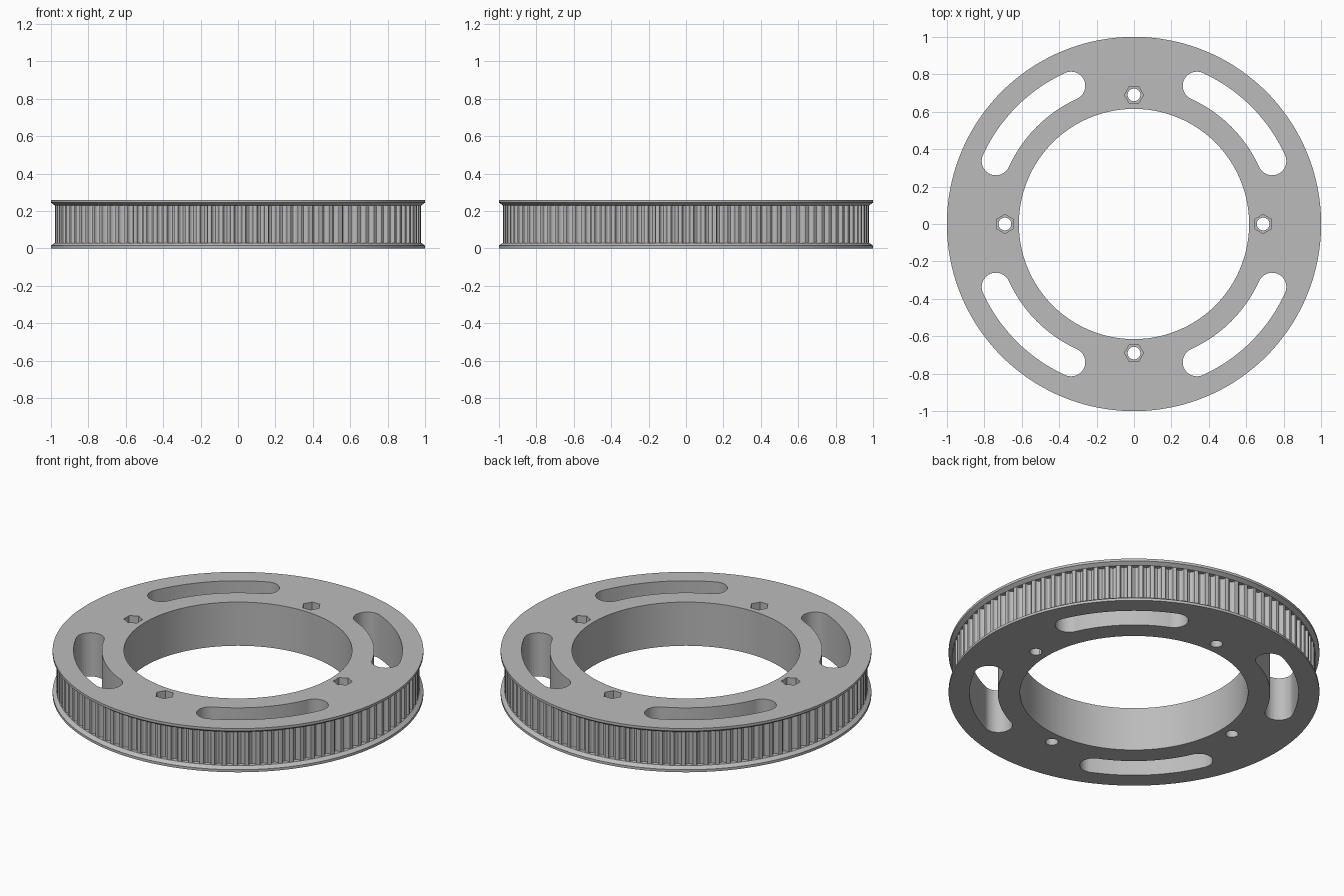
import bpy, bmesh, math
from math import sin, cos, pi

if "Cube" in bpy.data.objects:
    bpy.data.objects.remove(bpy.data.objects["Cube"])

TEETH, TIP, BORE, HEIGHT = 100, 0.979, 0.615, 0.26

grey = bpy.data.materials.new("light grey plastic")
grey.diffuse_color = (0.5, 0.5, 0.5, 1)
grey.use_nodes = True
grey.node_tree.nodes["Principled BSDF"].inputs["Base Color"].default_value = grey.diffuse_color


def make(name, bm):
    bmesh.ops.recalc_face_normals(bm, faces=bm.faces)
    me = bpy.data.meshes.new(name)
    bm.to_mesh(me)
    bm.free()
    me.materials.append(grey)
    ob = bpy.data.objects.new(name, me)
    bpy.context.collection.objects.link(ob)
    return ob


def prism(name, pts, z0, z1):
    bm = bmesh.new()
    lo = [bm.verts.new((x, y, z0)) for x, y in pts]
    hi = [bm.verts.new((x, y, z1)) for x, y in pts]
    bm.faces.new(lo)
    bm.faces.new(hi)
    n = len(pts)
    for i in range(n):
        j = (i + 1) % n
        bm.faces.new((lo[i], lo[j], hi[j], hi[i]))
    return make(name, bm)


# Rounded belt groove: half profile as (offset along rim, depth)
half = [(0.0235, 0), (0.0201, 0.0017), (0.0192, 0.0039), (0.0188, 0.0085),
        (0.0165, 0.0155), (0.0105, 0.0225)]
groove = [(-x, d) for x, d in half] + [(0, 0.0266)] + half[::-1]
polar = [(2 * pi * t / TEETH + x / TIP, d) for t in range(TEETH) for x, d in groove]
N = len(polar)

# Section of the pulley from bottom bore, round the flanges, to top bore
section = [(BORE, 0, 0), (1, 0, 0), (1, 0.015, 0), (TIP, 0.03, 0), (TIP, 0.03, 1),
           (TIP, 0.23, 1), (TIP, 0.23, 0), (1, 0.245, 0), (1, HEIGHT, 0), (BORE, HEIGHT, 0)]
bm = bmesh.new()
rings = [[bm.verts.new(((r - d * toothed) * cos(a), (r - d * toothed) * sin(a), z))
          for a, d in polar] for r, z, toothed in section]
for k, ring in enumerate(rings):
    nxt = rings[(k + 1) % len(rings)]
    for i in range(N):
        j = (i + 1) % N
        bm.faces.new((ring[i], ring[j], nxt[j], nxt[i]))
bmesh.ops.remove_doubles(bm, verts=bm.verts, dist=1e-6)
pulley = make("belt_pulley", bm)


def cut(cutter):
    mod = pulley.modifiers.new(cutter.name, 'BOOLEAN')
    mod.operation, mod.solver, mod.object = 'DIFFERENCE', 'EXACT', cutter
    bpy.context.view_layer.objects.active = pulley
    bpy.ops.object.modifier_apply(modifier=mod.name)
    bpy.data.objects.remove(cutter)


def circle(cx, cy, r, n, start=0):
    return [(cx + r * cos(start + 2 * pi * i / n), cy + r * sin(start + 2 * pi * i / n))
            for i in range(n)]


# Curved slot with round ends
def slot(mid, radius=0.811, w=0.076, span=math.radians(20.5)):
    def arc(r, a0, a1, n, cx=0, cy=0):
        return [(cx + r * cos(a0 + (a1 - a0) * i / n), cy + r * sin(a0 + (a1 - a0) * i / n))
                for i in range(n)]
    a, b = mid - span, mid + span
    return (arc(radius + w, a, b, 32)
            + arc(w, b, b + pi, 20, radius * cos(b), radius * sin(b))
            + arc(radius - w, b, a, 32)
            + arc(w, a + pi, a + 2 * pi, 20, radius * cos(a), radius * sin(a)))


for q in range(4):
    a = q * pi / 2
    cx, cy = 0.69 * cos(a), 0.69 * sin(a)
    cut(prism("slot_cutter", slot(a + pi / 4), -0.1, 0.4))
    cut(prism("bolt_hole_cutter", circle(cx, cy, 0.034, 32), -0.1, 0.4))
    cut(prism("nut_trap_cutter", circle(cx, cy, 0.051, 6, a + pi / 2), 0.13, 0.4))
